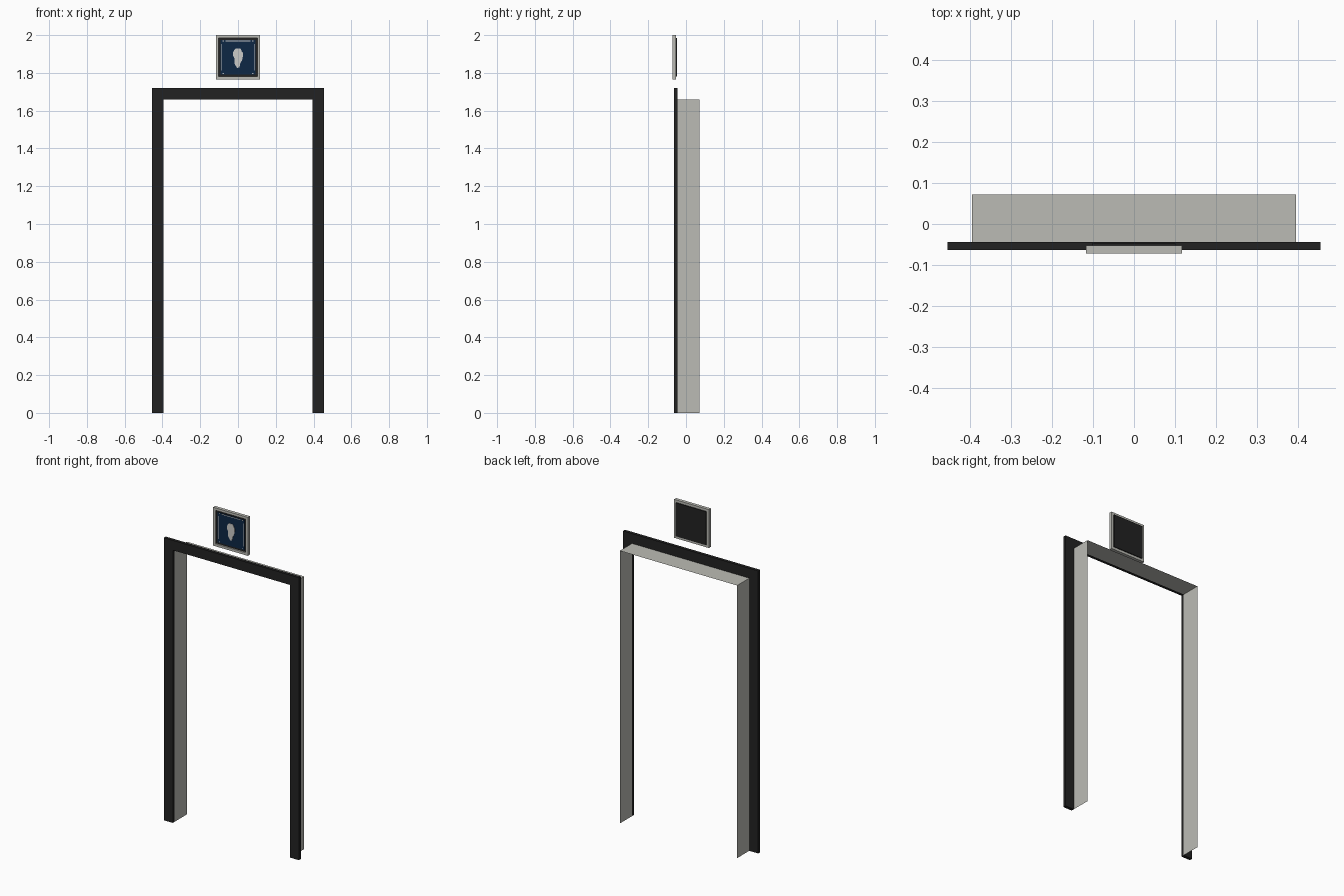
import bpy

if "Cube" in bpy.data.objects:
    bpy.data.objects.remove(bpy.data.objects["Cube"])


def material(name, rgb):
    m = bpy.data.materials.new(name)
    m.diffuse_color = (*rgb, 1)
    m.use_nodes = True
    m.node_tree.nodes["Principled BSDF"].inputs["Base Color"].default_value = m.diffuse_color
    return m


BLACK = material("black", (0.016, 0.016, 0.016))
GREY = material("light grey", (0.50, 0.50, 0.46))
NAVY = material("navy", (0.004, 0.02, 0.06))
WHITE = material("off white", (0.60, 0.60, 0.58))


def mesh(name, verts, faces, mat):
    me = bpy.data.meshes.new(name)
    me.from_pydata(verts, [], faces)
    me.materials.append(mat)
    ob = bpy.data.objects.new(name, me)
    bpy.context.collection.objects.link(ob)
    return ob


def prism(name, outline, y0, y1, mat):
    """Extrude a counter-clockwise (x, z) outline from y0 (front) to y1 (back)."""
    n = len(outline)
    verts = [(x, y, z) for y in (y0, y1) for x, z in outline]
    faces = [tuple(range(n)), tuple(range(2 * n - 1, n - 1, -1))]
    faces += [(i, i + n, (i + 1) % n + n, (i + 1) % n) for i in range(n)]
    return mesh(name, verts, faces, mat)


def box(name, x0, x1, z0, z1, y0, y1, mat):
    return prism(name, [(x0, z0), (x1, z0), (x1, z1), (x0, z1)], y0, y1, mat)


# Door casing: two posts and a header
IN, OUT, TOP_IN, TOP = 0.395, 0.455, 1.66, 1.72
YF, YB, DEEP = -0.0635, -0.0445, 0.0725
box("left_post", -OUT, -IN, 0, TOP, YF, YB, BLACK)
box("right_post", IN, OUT, 0, TOP, YF, YB, BLACK)
box("header", -IN, IN, TOP_IN, TOP, YF, YB, BLACK)

# Thin lining sheet through the wall opening
path = [(-IN, 0), (-IN, TOP_IN), (IN, TOP_IN), (IN, 0)]
mesh("opening_lining", [(x, y, z) for y in (YB, DEEP) for x, z in path],
     [(i, i + 4, i + 5, i + 1) for i in range(3)], GREY)

# Sign frame: mitred square ring
CZ, R, RI = 1.883, 0.117, 0.102
ring = [(-1, -1), (1, -1), (1, 1), (-1, 1)]
verts = [(sx * r, y, CZ + sz * r) for y in (-0.0725, -0.0525)
         for r in (R, RI) for sx, sz in ring]
faces = []
for i in range(4):
    j = (i + 1) % 4
    faces += [(i, j, j + 4, i + 4), (i + 8, i + 12, j + 12, j + 8),
              (i, i + 8, j + 8, j), (i + 4, j + 4, j + 12, i + 12)]
mesh("sign_frame", verts, faces, GREY)

# Sign backing and blue face
box("sign_backing", -RI, RI, CZ - RI, CZ + RI, -0.064, -0.047, BLACK)
B = 0.092
box("sign_face", -B, B, CZ - B, CZ + B, -0.067, -0.064, NAVY)

# Thin border lines and corner dots on the sign
for s, side in ((-1, "left"), (1, "right")):
    x = s * 0.086
    box(side + "_border_line", x - 0.0015, x + 0.0015, CZ - 0.07, CZ + 0.07,
        -0.068, -0.067, WHITE)
    for t in (-1, 1):
        dx, dz = s * 0.078, CZ + t * 0.086
        box(side + "_corner_dot", dx - 0.003, dx + 0.003, dz - 0.002, dz + 0.002,
            -0.068, -0.067, WHITE)
box("top_border_line", -0.065, 0.065, CZ + 0.0845, CZ + 0.0875, -0.068, -0.067, WHITE)

# Pale silhouette in the middle of the sign
shape = [(-0.005, 1.826), (0.008, 1.829), (0.012, 1.850), (0.022, 1.868),
         (0.026, 1.888), (0.026, 1.906), (0.020, 1.914), (0.014, 1.928),
         (-0.014, 1.928), (-0.022, 1.918), (-0.027, 1.906), (-0.026, 1.890),
         (-0.018, 1.876), (-0.018, 1.848)]
prism("sign_silhouette", shape, -0.069, -0.067, WHITE)
